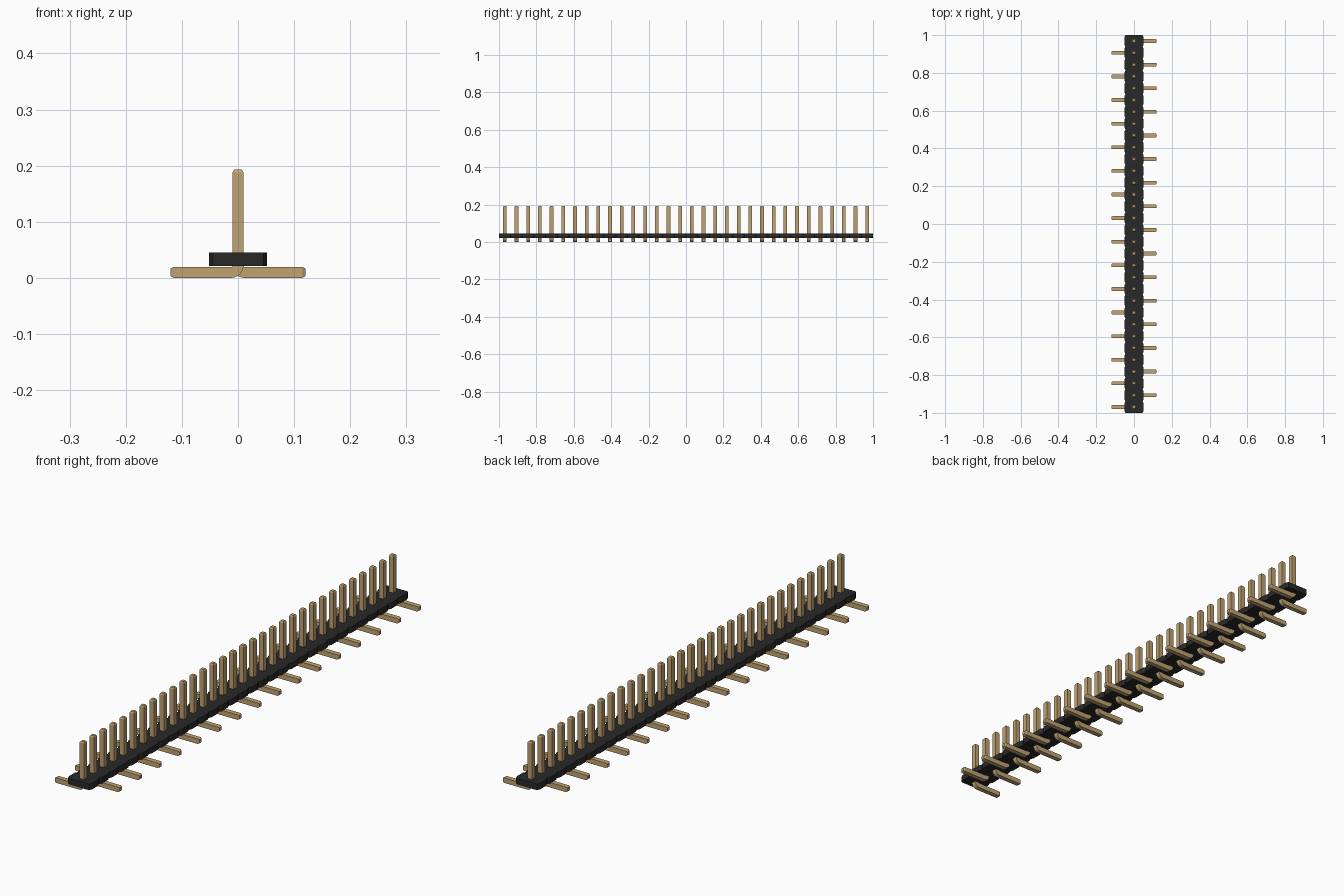
import bpy, bmesh, math

cube = bpy.data.objects.get("Cube")
if cube:
    bpy.data.objects.remove(cube)

COUNT = 32                 # number of pins
PITCH = 2.0 / COUNT
H = 0.0098                 # half thickness of a pin
TOP = 0.193                # pin top
REACH = 0.12               # foot reach from the centre
BODY_X, BODY_Z0, BODY_Z1 = 0.0515, 0.0215, 0.0455
R = 0.002                  # inner bend radius
CH_LEN, CH_IN = 0.005, 0.003   # tip chamfer


def material(name, rgb):
    m = bpy.data.materials.new(name)
    m.use_nodes = True
    col = (*rgb, 1.0)
    m.diffuse_color = col
    m.node_tree.nodes["Principled BSDF"].inputs["Base Color"].default_value = col
    return m


gold = material("pin gold", (0.53, 0.37, 0.17))
black = material("body black", (0.022, 0.022, 0.022))


def make_object(name, bm, mat):
    bmesh.ops.recalc_face_normals(bm, faces=bm.faces)
    me = bpy.data.meshes.new(name)
    bm.to_mesh(me)
    bm.free()
    me.materials.append(mat)
    ob = bpy.data.objects.new(name, me)
    bpy.context.collection.objects.link(ob)
    return ob


# Body: one outline with chamfered corners for every pin segment, extruded up
cx, cy = 0.006, 0.012
side = []
for i in range(COUNT):
    y0 = -1 + i * PITCH
    side += [(BODY_X - cx, y0), (BODY_X, y0 + cy), (BODY_X, y0 + PITCH - cy)]
side.append((BODY_X - cx, 1.0))
outline = side + [(-x, y) for x, y in reversed(side)]
bm = bmesh.new()
face = bm.faces.new([bm.verts.new((x, y, BODY_Z0)) for x, y in outline])
ext = bmesh.ops.extrude_face_region(bm, geom=[face])
bmesh.ops.translate(bm, vec=(0, 0, BODY_Z1 - BODY_Z0),
                    verts=[v for v in ext["geom"] if isinstance(v, bmesh.types.BMVert)])
make_object("header_body", bm, black)


def pin_mesh(sign):
    """Square bent pin whose foot points along sign * x."""
    # each ring: outer point, inner point (x, z), half width in y
    rings = [((-H + CH_IN, TOP), (H - CH_IN, TOP), H - CH_IN),
             ((-H, TOP - CH_LEN), (H, TOP - CH_LEN), H)]
    bx, bz, ro = H + R, 2 * H + R, 2 * H + R
    for k in range(7):
        a = math.pi + k * math.pi / 12
        c, s = math.cos(a), math.sin(a)
        rings.append(((bx + ro * c, bz + ro * s), (bx + R * c, bz + R * s), H))
    rings += [((REACH - CH_LEN, 0), (REACH - CH_LEN, 2 * H), H),
              ((REACH, CH_IN), (REACH, 2 * H - CH_IN), H - CH_IN)]
    bm = bmesh.new()
    prev = None
    for (ox, oz), (ix, iz), w in rings:
        ring = [bm.verts.new((sign * x, y, z)) for x, y, z in
                ((ox, -w, oz), (ix, -w, iz), (ix, w, iz), (ox, w, oz))]
        if prev:
            for j in range(4):
                n = (j + 1) % 4
                bm.faces.new((prev[j], prev[n], ring[n], ring[j]))
        else:
            bm.faces.new(ring)
        prev = ring
    bm.faces.new(prev)
    return bm


# Pins: feet alternate between the two sides, sharing one mesh per side
for name, sign, first in (("right_pin", -1, 0), ("left_pin", 1, 1)):
    base = make_object(name, pin_mesh(sign), gold)
    base.location.y = -1 + PITCH * (first + 0.5)
    bpy.ops.object.select_all(action='DESELECT')
    base.select_set(True)
    bpy.context.view_layer.objects.active = base
    bpy.ops.object.shade_smooth_by_angle(angle=math.radians(25))
    for i in range(first + 2, COUNT, 2):
        ob = base.copy()
        ob.name = f"{name}_{i // 2 + 1}"
        ob.location.y = -1 + PITCH * (i + 0.5)
        bpy.context.collection.objects.link(ob)
